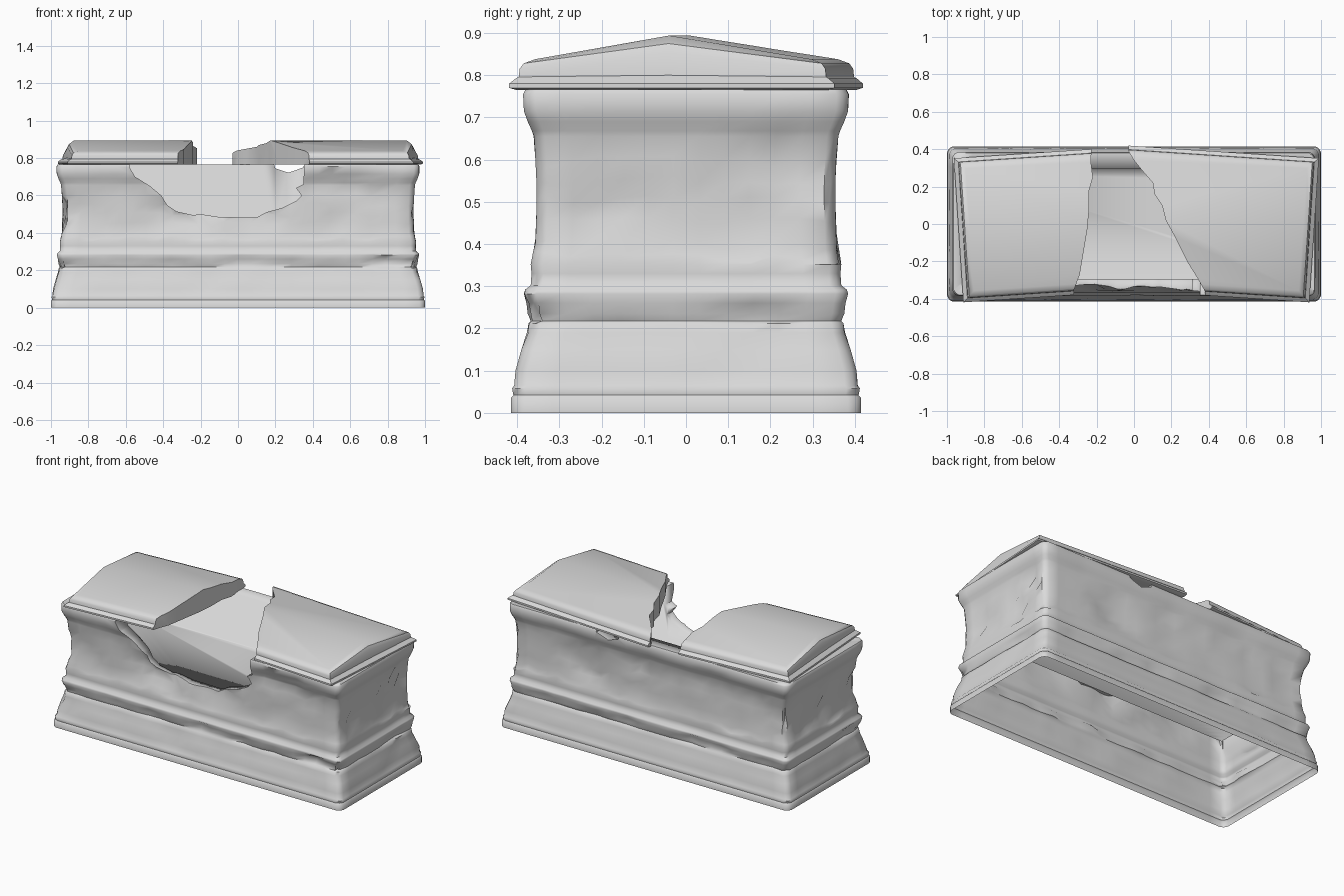
import bpy, bmesh, math
from mathutils import Vector, Matrix, noise

if "Cube" in bpy.data.objects:
    bpy.data.objects.remove(bpy.data.objects["Cube"])

stone = bpy.data.materials.new("pale_stone")
stone.use_nodes = True
STONE = (0.7, 0.7, 0.7, 1)
stone.diffuse_color = STONE
stone.node_tree.nodes["Principled BSDF"].inputs["Base Color"].default_value = STONE


def make_object(name, bm):
    bmesh.ops.recalc_face_normals(bm, faces=bm.faces)
    mesh = bpy.data.meshes.new(name)
    bm.to_mesh(mesh)
    bm.free()
    mesh.materials.append(stone)
    obj = bpy.data.objects.new(name, mesh)
    bpy.context.collection.objects.link(obj)
    return obj


def activate(obj):
    bpy.ops.object.select_all(action='DESELECT')
    obj.select_set(True)
    bpy.context.view_layer.objects.active = obj


def boolean(obj, points, direction, operation):
    """Cut or keep with a prism: an outline swept along a direction."""
    bm = bmesh.new()
    face = bm.faces.new([bm.verts.new(p) for p in points])
    swept = bmesh.ops.extrude_face_region(bm, geom=[face])["geom"]
    bmesh.ops.translate(bm, vec=direction,
                        verts=[g for g in swept if isinstance(g, bmesh.types.BMVert)])
    cutter = make_object("break_cutter", bm)
    cutter.hide_render = True
    mod = obj.modifiers.new("break", 'BOOLEAN')
    mod.operation, mod.object, mod.solver = operation, cutter, 'EXACT'
    activate(obj)
    bpy.ops.object.modifier_apply(modifier=mod.name)
    bpy.data.objects.remove(cutter)


def smooth(obj, degrees):
    activate(obj)
    bpy.ops.object.shade_smooth_by_angle(angle=math.radians(degrees))


def bridge(bm, rings):
    for low, high in zip(rings, rings[1:]):
        n = len(low)
        for i in range(n):
            j = (i + 1) % n
            bm.faces.new((low[i], low[j], high[j], high[i]))


# Perimeter of a unit rectangle, with extra points beside the corners
def side(n, edge):
    return [-1, -edge] + [edge * (2 * i / n - 1) for i in range(1, n)] + [edge]


perimeter = [(u, -1) for u in side(26, 0.97)] + [(1, v) for v in side(11, 0.925)]
perimeter += [(-u, -v) for u, v in perimeter]


def worn_point(u, v, d, z, wear):
    """Point on the outer wall, weathered inwards by noise."""
    p = Vector((u * (d + 0.585), v * d, z))
    corner = abs(u) == 1 and abs(v) == 1
    dent = noise.noise(p * 5) * 0.8 + noise.noise(p * 14) * 0.7
    inset = wear * max(0, dent) + (0.011 if corner else 0)
    if v == -1 and 0.38 < p.x < 0.66 and 0.65 < z < 0.75:
        inset += 0.018          # chipped top moulding beside the breach
    if abs(u) == 1:
        p.x -= u * inset
    if abs(v) == 1:
        p.y -= v * inset
    if 0.36 < z < 0.64:
        p.z += 0.03 * noise.noise(p * 9)
    return p


# Chest: moulded outer wall (half depth, height, wear), rim and inner basin
profile = [(0.415, 0, 0), (0.415, 0.036, 0), (0.409, 0.042, 0), (0.412, 0.058, 0),
           (0.407, 0.065, 0.002), (0.404, 0.10, 0.012), (0.390, 0.15, 0.02),
           (0.377, 0.19, 0.012), (0.373, 0.212, 0.006), (0.368, 0.218, 0.03),
           (0.375, 0.235, 0.04), (0.378, 0.26, 0.035), (0.384, 0.282, 0.008),
           (0.381, 0.292, 0.006), (0.368, 0.302, 0.006), (0.366, 0.33, 0.006),
           (0.368, 0.352, 0.006), (0.362, 0.37, 0.006), (0.357, 0.40, 0.02),
           (0.355, 0.45, 0.04), (0.354, 0.50, 0.05), (0.354, 0.55, 0.05),
           (0.356, 0.60, 0.045), (0.361, 0.655, 0.02), (0.365, 0.668, 0.01),
           (0.375, 0.69, 0.015), (0.384, 0.715, 0.01), (0.386, 0.755, 0.008),
           (0.38, 0.766, 0.004)]
BASIN_X, BASIN_Y, RIM_Z, FLOOR_Z = 0.88, 0.295, 0.766, 0.46
bm = bmesh.new()
rings = [[bm.verts.new(worn_point(u, v, d, z, w)) for u, v in perimeter]
         for d, z, w in profile]
for z in (RIM_Z, FLOOR_Z):
    rings.append([bm.verts.new((u * BASIN_X, v * BASIN_Y, z)) for u, v in perimeter])
bridge(bm, rings)
bm.faces.new(rings[-1])
bm.faces.new(rings[0])
chest = make_object("chest", bm)

# Breach in the front wall and a small chip in the back rim
breach = [(-0.58, 0.80), (-0.58, 0.75), (-0.55, 0.70), (-0.47, 0.65), (-0.41, 0.60),
          (-0.38, 0.55), (-0.33, 0.515), (-0.24, 0.495), (-0.20, 0.50), (-0.1, 0.485),
          (0.10, 0.482), (0.15, 0.51), (0.24, 0.535), (0.31, 0.57), (0.34, 0.60),
          (0.31, 0.64), (0.35, 0.66), (0.355, 0.80)]
boolean(chest, [(x, -0.6, z) for x, z in breach], (0, 0.5, 0), 'DIFFERENCE')
chip = [(0.18, 0.80), (0.20, 0.745), (0.27, 0.722), (0.35, 0.75), (0.36, 0.80)]
boolean(chest, [(x, 0.2, z) for x, z in chip], (0, 0.4, 0), 'DIFFERENCE')

# The underside is open
bm = bmesh.new()
bm.from_mesh(chest.data)
bottom = [f for f in bm.faces if all(v.co.z < 0.001 for v in f.verts)]
bmesh.ops.delete(bm, geom=bottom, context='FACES')
bm.to_mesh(chest.data)
bm.free()
smooth(chest, 55)

# The basin is shaded softly right across its rim and floor edges
verts = chest.data.vertices
for edge in chest.data.edges:
    ends = [verts[i].co for i in edge.vertices]
    if all(abs(p.x) < BASIN_X + 0.001 and abs(p.y) < BASIN_Y + 0.001 for p in ends):
        edge.use_edge_sharp = False


# Lid pieces: a moulded gabled slab, turned a little and snapped off
def lid_piece(name, degrees, shift_x, keep):
    bm = bmesh.new()
    sections = [(0.95, 0.37, 0.765, 0.765), (0.96, 0.386, 0.770, 0.770),
                (0.96, 0.386, 0.780, 0.780), (0.945, 0.372, 0.792, 0.792),
                (0.937, 0.365, 0.796, 0.80), (0.934, 0.363, 0.815, 0.855),
                (0.926, 0.354, 0.828, 0.875), (0.90, 0.328, 0.838, 0.894)]
    rings = []
    for hx, hy, z, ridge in sections:
        pts = [(-hx, -hy, z), (hx, -hy, z), (hx, -0.01, ridge),
               (hx, hy, z), (-hx, hy, z), (-hx, -0.01, ridge)]
        rings.append([bm.verts.new(p) for p in pts])
    bridge(bm, rings)
    bm.faces.new(rings[0])
    a, b, c, d, e, f = rings[-1]
    bm.faces.new((a, b, c, f))
    bm.faces.new((f, c, d, e))
    bmesh.ops.transform(bm, verts=bm.verts, matrix=Matrix.Translation((shift_x, 0.03, 0))
                        @ Matrix.Rotation(math.radians(degrees), 4, 'Z'))
    lid = make_object(name, bm)
    boolean(lid, [(x, y, 0.7) for x, y in keep], (0, 0, 0.4), 'INTERSECT')
    smooth(lid, 35)


lid_piece("left_lid_piece", -3.8, 0.005,
          [(1.2, 0.6), (1.2, -0.6), (0.40, -0.6), (0.38, -0.36), (0.34, -0.29),
           (0.29, -0.21), (0.22, -0.07), (0.17, 0.02), (0.15, 0.10), (0.11, 0.16),
           (0.10, 0.22), (0.04, 0.29), (0.0, 0.34), (-0.03, 0.39), (-0.03, 0.6)])
lid_piece("right_lid_piece", 3.8, 0.02,
          [(-1.2, 0.6), (-1.2, -0.6), (-0.34, -0.6), (-0.32, -0.35), (-0.29, -0.27),
           (-0.27, -0.15), (-0.25, -0.03), (-0.24, 0.08), (-0.24, 0.18),
           (-0.22, 0.25), (-0.23, 0.33), (-0.22, 0.6)])
